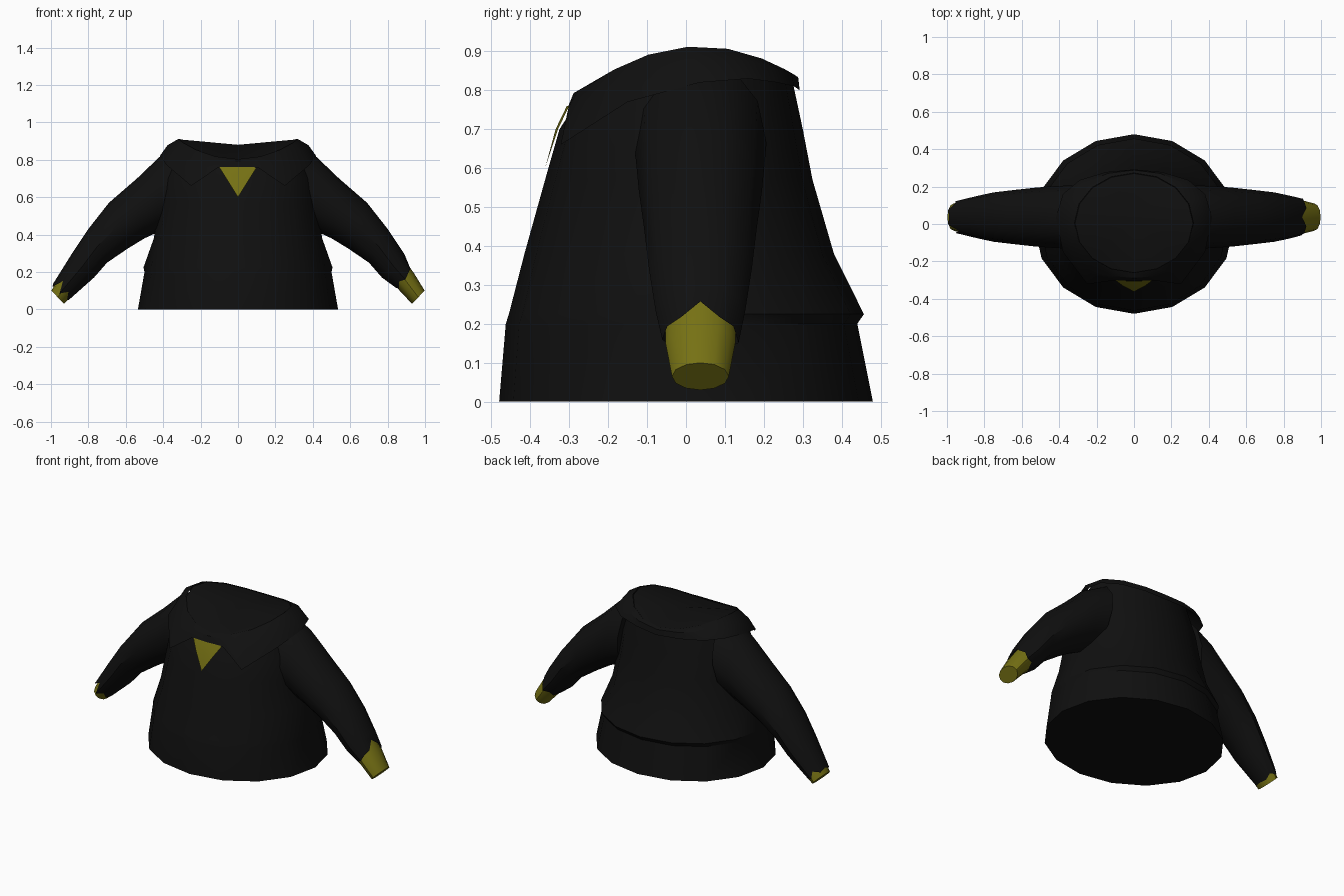
import bpy, bmesh, math
from mathutils import Vector

if "Cube" in bpy.data.objects:
    bpy.data.objects.remove(bpy.data.objects["Cube"])


def material(name, rgb):
    m = bpy.data.materials.new(name)
    m.diffuse_color = (*rgb, 1)
    m.use_nodes = True
    m.node_tree.nodes["Principled BSDF"].inputs["Base Color"].default_value = m.diffuse_color
    return m


BLACK = material("black cloth", (0.005, 0.005, 0.005))
YELLOW = material("olive yellow", (0.18, 0.165, 0.007))


def finish(name, bm, mat, angle=35):
    bmesh.ops.recalc_face_normals(bm, faces=bm.faces)
    me = bpy.data.meshes.new(name)
    bm.to_mesh(me)
    bm.free()
    me.materials.append(mat)
    ob = bpy.data.objects.new(name, me)
    bpy.context.collection.objects.link(ob)
    bpy.ops.object.select_all(action='DESELECT')
    ob.select_set(True)
    bpy.context.view_layer.objects.active = ob
    bpy.ops.object.shade_smooth_by_angle(angle=math.radians(angle))
    return ob


def loft(name, rings, mat, start=None, end=None):
    """Skin closed rings; start / end are optional cap centre points."""
    bm = bmesh.new()
    vs = [[bm.verts.new(p) for p in r] for r in rings]
    n = len(vs[0])
    for a, b in zip(vs, vs[1:]):
        for i in range(n):
            j = (i + 1) % n
            bm.faces.new((a[i], a[j], b[j], b[i]))
    for c, r in ((start, vs[0]), (end, vs[-1])):
        if c is not None:
            cv = bm.verts.new(c)
            for i in range(n):
                bm.faces.new((r[i], r[(i + 1) % n], cv))
    return finish(name, bm, mat)


# Torso: height, half width, front y, back y
N = 16


def oval(z, rx, yf, yb):
    cy, ry = (yf + yb) / 2, (yb - yf) / 2
    return [(rx * math.sin(a), cy - ry * math.cos(a), z)
            for a in (2 * math.pi * i / N for i in range(N))]


def neck_rim():
    return [(x, y, 0.91 - 1.26 * (y - 0.035) ** 2)
            for x, y, _ in oval(0, 0.315, -0.26, 0.27)]


torso = [oval(*r) for r in (
    (0.0, 0.535, -0.48, 0.48),
    (0.2, 0.5, -0.463, 0.44),
    (0.225, 0.505, -0.455, 0.457),
    (0.38, 0.45, -0.415, 0.38),
    (0.57, 0.42, -0.362, 0.325),
    (0.70, 0.40, -0.325, 0.30))]
loft("torso", torso + [neck_rim()], BLACK, (0, 0, 0), (0, 0.035, 0.88))

# Folded collar: outer edge from the front centre round to the back
half = [(0, -0.303, 0.758), (0.11, -0.302, 0.756), (0.25, -0.322, 0.66),
        (0.38, -0.15, 0.77), (0.418, 0.035, 0.82), (0.38, 0.16, 0.83),
        (0.29, 0.235, 0.82), (0.15, 0.278, 0.81), (0, 0.292, 0.80)]
edge = half + [(-x, y, z) for x, y, z in half[-2:0:-1]]
crest = [(x * 1.01, y * 1.01, z + 0.003) for x, y, z in neck_rim()]
middle = [Vector(c).lerp(Vector(e), 0.5) + Vector((e[0] * 0.02, e[1] * 0.02, 0.012))
          for c, e in zip(crest, edge)]
loft("collar", [crest, middle, edge], BLACK)

# Shirt showing at the throat
bm = bmesh.new()
rows = [[bm.verts.new((s * w, y + 0.006 * abs(s), z)) for s in (-1, 0, 1)]
        for w, y, z in ((0.1, -0.306, 0.76), (0.0625, -0.335, 0.70))]
tip = bm.verts.new((0, -0.362, 0.60))
for i in (0, 1):
    bm.faces.new((rows[0][i], rows[1][i], rows[1][i + 1], rows[0][i + 1]))
    bm.faces.new((rows[1][i], tip, rows[1][i + 1]))
finish("shirt_front", bm, YELLOW)

# Sleeves: top x, top z, bottom x, bottom z, half depth
M = 12
SLEEVE = [(0.30, 0.88, 0.36, 0.45, 0.17), (0.42, 0.815, 0.435, 0.41, 0.165),
          (0.54, 0.70, 0.50, 0.38, 0.158), (0.69, 0.57, 0.59, 0.325, 0.145),
          (0.80, 0.43, 0.70, 0.25, 0.132), (0.89, 0.295, 0.77, 0.17, 0.115)]
CUFF = [(0.885, 0.27, 0.80, 0.16, 0.09), (0.94, 0.195, 0.855, 0.11, 0.09),
        (0.998, 0.10, 0.93, 0.03, 0.073)]
AXIS = Vector((0.66, 0, -0.75))


def tube(side, tx, tz, bx, bz, ry, shifts=None):
    c = Vector(((tx + bx) / 2, 0.037, (tz + bz) / 2))
    u = Vector((tx, 0.037, tz)) - c
    pts = []
    for i in range(M):
        a = 2 * math.pi * i / M
        p = c + u * math.cos(a) + Vector((0, ry * math.sin(a), 0))
        if shifts:
            p += AXIS * shifts[i]
        pts.append((p.x * side, p.y, p.z))
    return pts


def centre(r):
    return sum((Vector(p) for p in r), Vector()) / len(r)


# Torn sleeve ends differ: index 0 is the outer top, running toward the back
TORN = {1: ((0.945, 0.205, 0.845, 0.115, 0.098),
            (-0.07, -0.025, -0.015, 0.012, -0.01, 0.012, 0, 0.012, -0.015, 0.0, -0.015, -0.025)),
        -1: ((0.99, 0.135, 0.905, 0.05, 0.085),
             (0.0, 0.01, -0.02, 0.01, -0.015, 0.005, 0, 0.005, -0.03, 0.01, -0.05, 0.01))}
for side, label in ((1, "right"), (-1, "left")):
    last, shifts = TORN[side]
    rings = [tube(side, *r) for r in SLEEVE] + [tube(side, *last, shifts)]
    loft(label + "_sleeve", rings, BLACK, start=centre(rings[0]))
    rings = [tube(side, *r) for r in CUFF]
    loft(label + "_cuff", rings, YELLOW, end=centre(rings[-1]))
